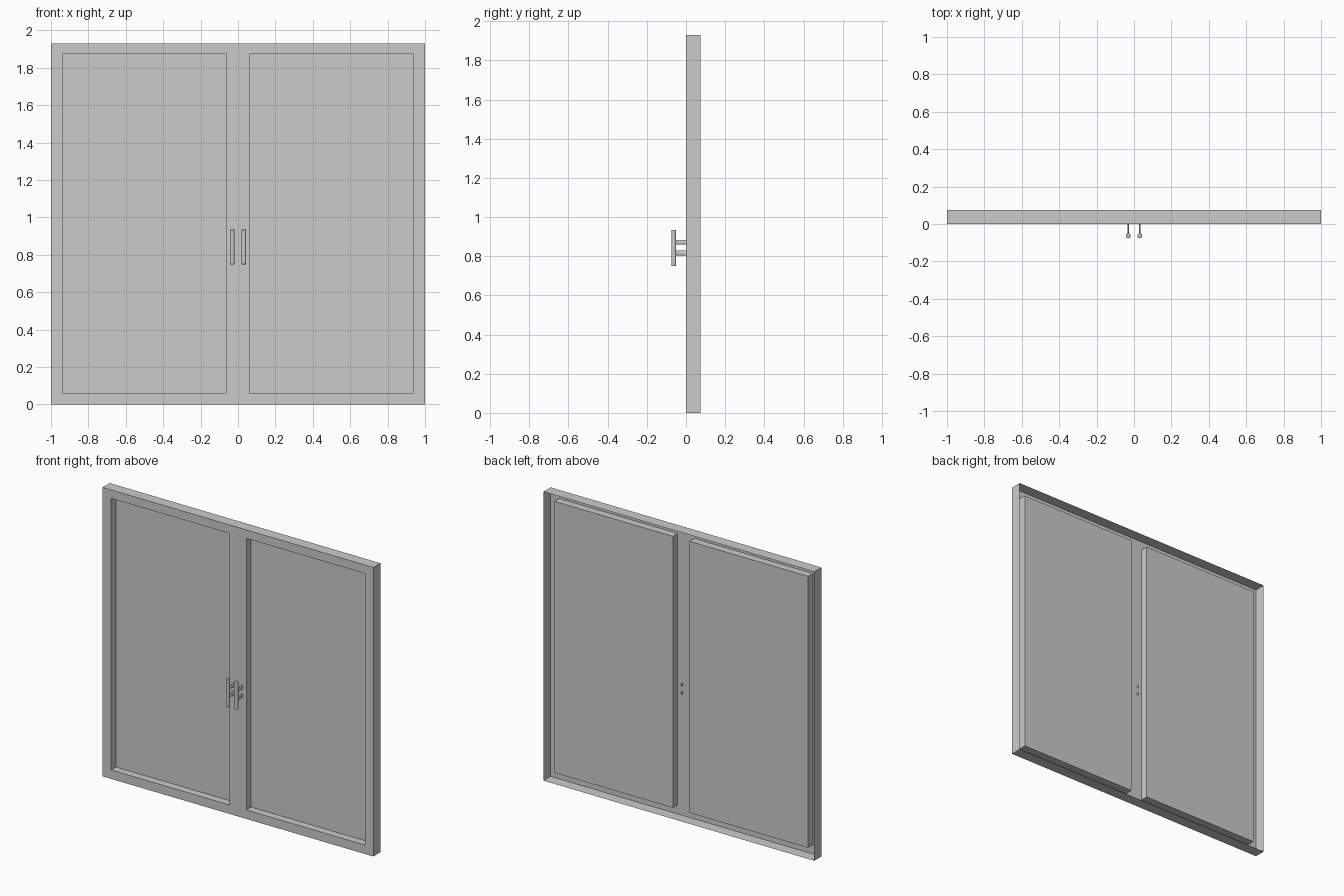
import bpy, bmesh, math

if "Cube" in bpy.data.objects:
    bpy.data.objects.remove(bpy.data.objects["Cube"])

HEIGHT, DEPTH, RECESS = 1.93, 0.075, 0.05
BAR_Y, BAR_R = -0.0625, 0.0127


def rect(x0, x1, z0, z1):
    return [(x0, z0), (x1, z0), (x1, z1), (x0, z1)]


def oval(cx, cz, rx, rz, n=10):
    return [(cx + rx * math.cos(2 * math.pi * i / n),
             cz + rz * math.sin(2 * math.pi * i / n)) for i in range(n)]


def finish(bm, name):
    me = bpy.data.meshes.new(name)
    bm.to_mesh(me)
    bm.free()
    ob = bpy.data.objects.new(name, me)
    bpy.context.collection.objects.link(ob)
    return ob


def ring(bm, pts, y):
    return [bm.verts.new((x, y, z)) for x, z in pts]


def wall(name, pts, y0, y1, flip=False, cap=False):
    """Wall swept along y from a front-view outline, with optional end face."""
    bm = bmesh.new()
    a, b = ring(bm, pts, y0), ring(bm, pts, y1)
    n = len(pts)
    for i in range(n):
        j = (i + 1) % n
        f = [a[i], a[j], b[j], b[i]]
        bm.faces.new(f[::-1] if flip else f)
    if cap:
        bm.faces.new(b)
    return finish(bm, name)


outer = rect(-1, 1, 0, HEIGHT)
panels = {"left": rect(-0.937, -0.062, 0.06, 1.873),
          "right": rect(0.062, 0.937, 0.06, 1.873)}
posts = [oval(s * 0.031, z, 0.005, 0.0127) for s in (-1, 1) for z in (0.816, 0.871)]

# Front sheet with openings for the panels and handle posts
bm = bmesh.new()
edges = []
for pts in [outer, *panels.values(), *posts]:
    v = ring(bm, pts, 0)
    edges += [bm.edges.new((v[i], v[(i + 1) % len(v)])) for i in range(len(v))]
bmesh.ops.triangle_fill(bm, edges=edges, use_beauty=True, normal=(0, -1, 0))
bm.normal_update()
bmesh.ops.reverse_faces(bm, faces=[f for f in bm.faces if f.normal.y > 0])
bmesh.ops.dissolve_limit(bm, angle_limit=0.001, verts=[], edges=bm.edges[:])
finish(bm, "door_front")

# Outer rim, open at the back
wall("door_rim", outer, 0, DEPTH, flip=True)

# Recessed panels
for side, pts in panels.items():
    wall(side + "_panel", pts, 0, RECESS, cap=True)

# Handle posts, hollow through the front sheet
for i, pts in enumerate(posts):
    ob = wall(f"handle_post_{i + 1}", pts, 0, BAR_Y + 0.008)
    ob.data.shade_smooth()

# Handle bars with softened ends
for side, s in (("left", -1), ("right", 1)):
    bpy.ops.mesh.primitive_cylinder_add(vertices=16, radius=BAR_R, depth=0.186,
                                        location=(s * 0.031, BAR_Y, 0.842))
    bar = bpy.context.object
    bar.name = side + "_handle_bar"
    mod = bar.modifiers.new("soft_ends", 'BEVEL')
    mod.width, mod.segments = 0.003, 2
    mod.limit_method, mod.angle_limit = 'ANGLE', math.radians(40)
    bpy.ops.object.shade_smooth_by_angle()
